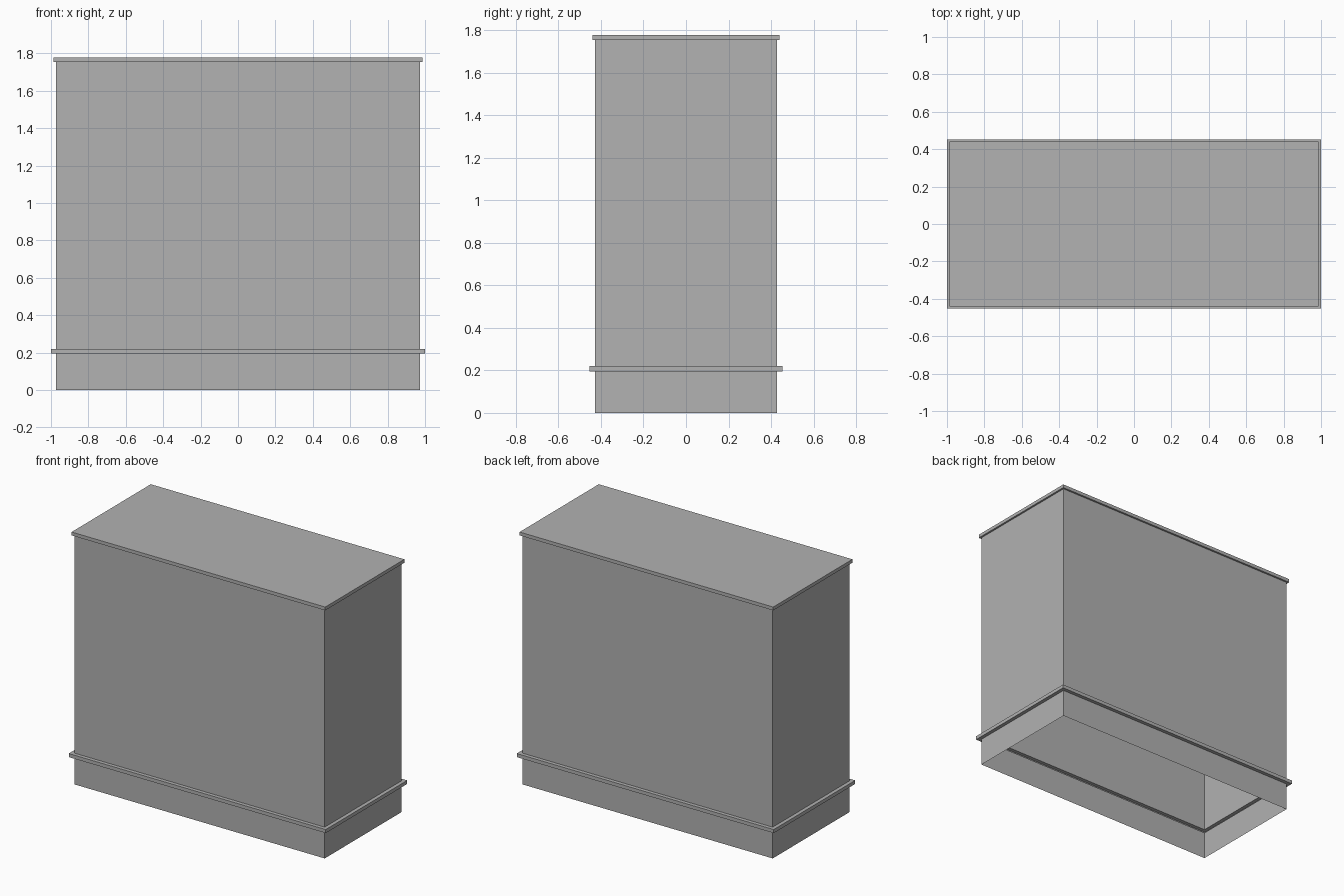
import bpy
import bmesh

cube = bpy.data.objects.get("Cube")
if cube:
    bpy.data.objects.remove(cube, do_unlink=True)

# One plain grey finish
grey = bpy.data.materials.new("plain grey")
grey.use_nodes = True
colour = (0.445, 0.445, 0.445, 1)
grey.diffuse_color = colour
grey.node_tree.nodes["Principled BSDF"].inputs["Base Color"].default_value = colour

BODY_X, BODY_Y = 0.974, 0.427   # half sizes of the plain walls
TRIM, LIP = 0.026, 0.013        # how far the bands stand out

# Wall profile from the open bottom to the top: (outward offset, height)
profile = [
    (0, 0), (0, 0.195),
    (TRIM, 0.195), (TRIM, 0.22),      # skirting band
    (0, 0.22), (0, 1.753),
    (LIP, 1.753), (LIP, 1.777),       # top lip
]

# Sweep the profile round the rectangle as a thin, hollow shell
bm = bmesh.new()
rings = []
for out, z in profile:
    x, y = BODY_X + out, BODY_Y + out
    rings.append([bm.verts.new((sx * x, sy * y, z))
                  for sx, sy in ((-1, -1), (1, -1), (1, 1), (-1, 1))])
for low, high in zip(rings, rings[1:]):
    for i in range(4):
        j = (i + 1) % 4
        bm.faces.new((low[i], low[j], high[j], high[i]))

# Closed top, open bottom
bm.faces.new(rings[-1])

mesh = bpy.data.meshes.new("cabinet_shell")
bm.to_mesh(mesh)
bm.free()
mesh.materials.append(grey)
shell = bpy.data.objects.new("cabinet_shell", mesh)
bpy.context.collection.objects.link(shell)
